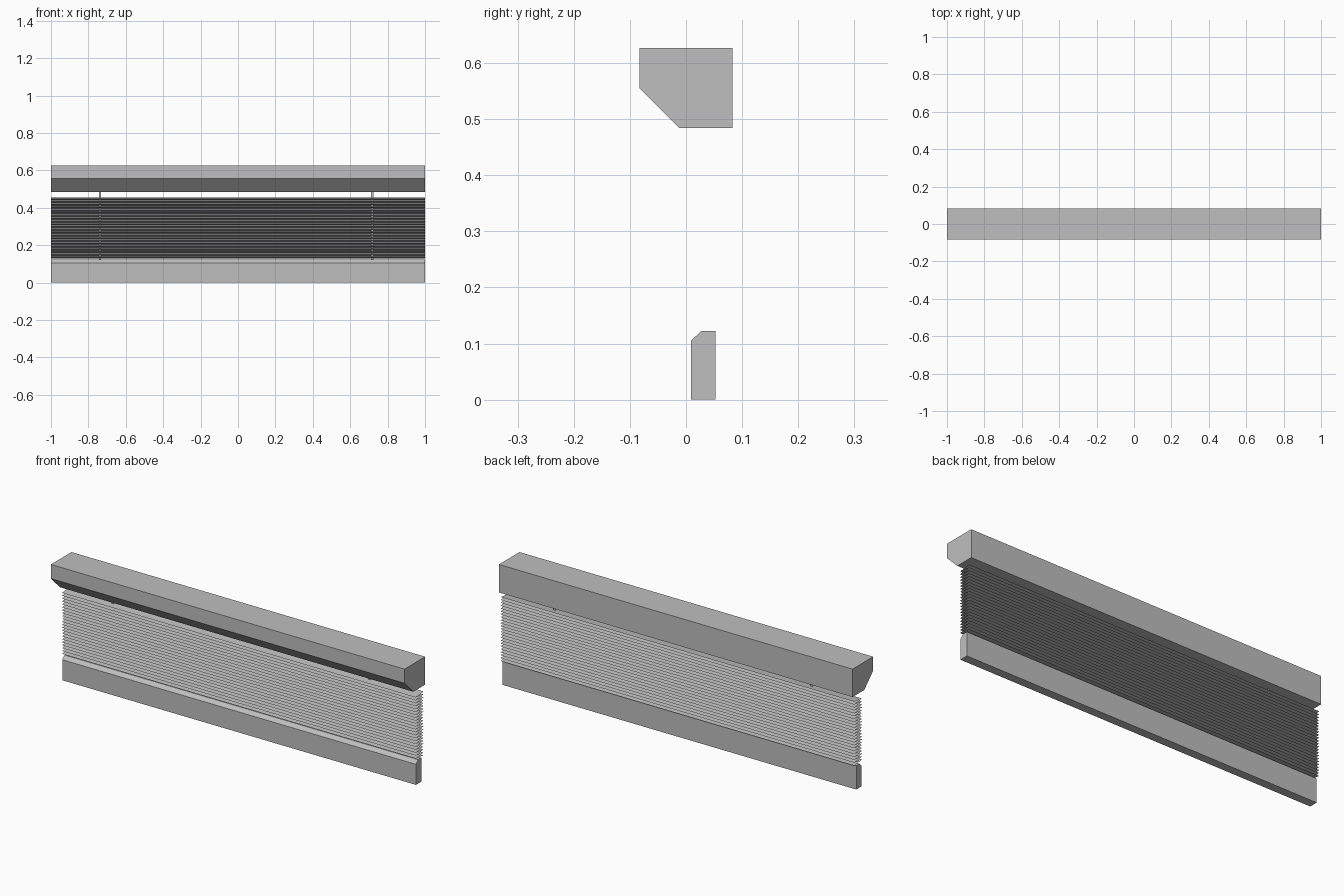
import bpy

cube = bpy.data.objects.get("Cube")
if cube:
    bpy.data.objects.remove(cube, do_unlink=True)

# One grey for the whole blind
grey = bpy.data.materials.new("blind_grey")
grey.use_nodes = True
colour = (0.52, 0.52, 0.52, 1)
grey.diffuse_color = colour
grey.node_tree.nodes["Principled BSDF"].inputs["Base Color"].default_value = colour


def extrude_profile(name, profile, x0=-1.0, x1=1.0, solid=True):
    """Sweep a (y, z) profile along x; solid closes the loop and caps its ends."""
    n = len(profile)
    verts = [(x, y, z) for x in (x0, x1) for y, z in profile]
    spans = n if solid else n - 1
    faces = [(i, n + i, n + (i + 1) % n, (i + 1) % n) for i in range(spans)]
    if solid:
        faces += [tuple(range(n)), tuple(range(2 * n - 1, n - 1, -1))]
    mesh = bpy.data.meshes.new(name)
    mesh.from_pydata(verts, [], faces)
    mesh.materials.append(grey)
    obj = bpy.data.objects.new(name, mesh)
    bpy.context.collection.objects.link(obj)
    return obj


# Head rail with a chamfered lower front edge (profile runs front, top, back, bottom)
extrude_profile("head_rail", [(-0.083, 0.555), (-0.083, 0.627), (0.083, 0.627),
                              (0.083, 0.484), (-0.012, 0.484)])

# Bottom rail with a small chamfer on the upper front edge
extrude_profile("bottom_rail", [(0.009, 0), (0.009, 0.105), (0.027, 0.122),
                                (0.053, 0.122), (0.053, 0)])

# Pleated fabric: one thin zigzag sheet
front, back, top, bottom, folds = 0.007, 0.069, 0.455, 0.128, 44
pleats = [(front if i % 2 else back, top + (bottom - top) * i / folds)
          for i in range(folds + 1)]
extrude_profile("pleated_fabric", pleats, solid=False)

# Flat lift cords through the middle of the pleats
for name, x in (("right_cord", -0.738), ("left_cord", 0.718)):
    extrude_profile(name, [(0.038, 0.122), (0.038, 0.484)],
                    x - 0.006, x + 0.006, solid=False)
